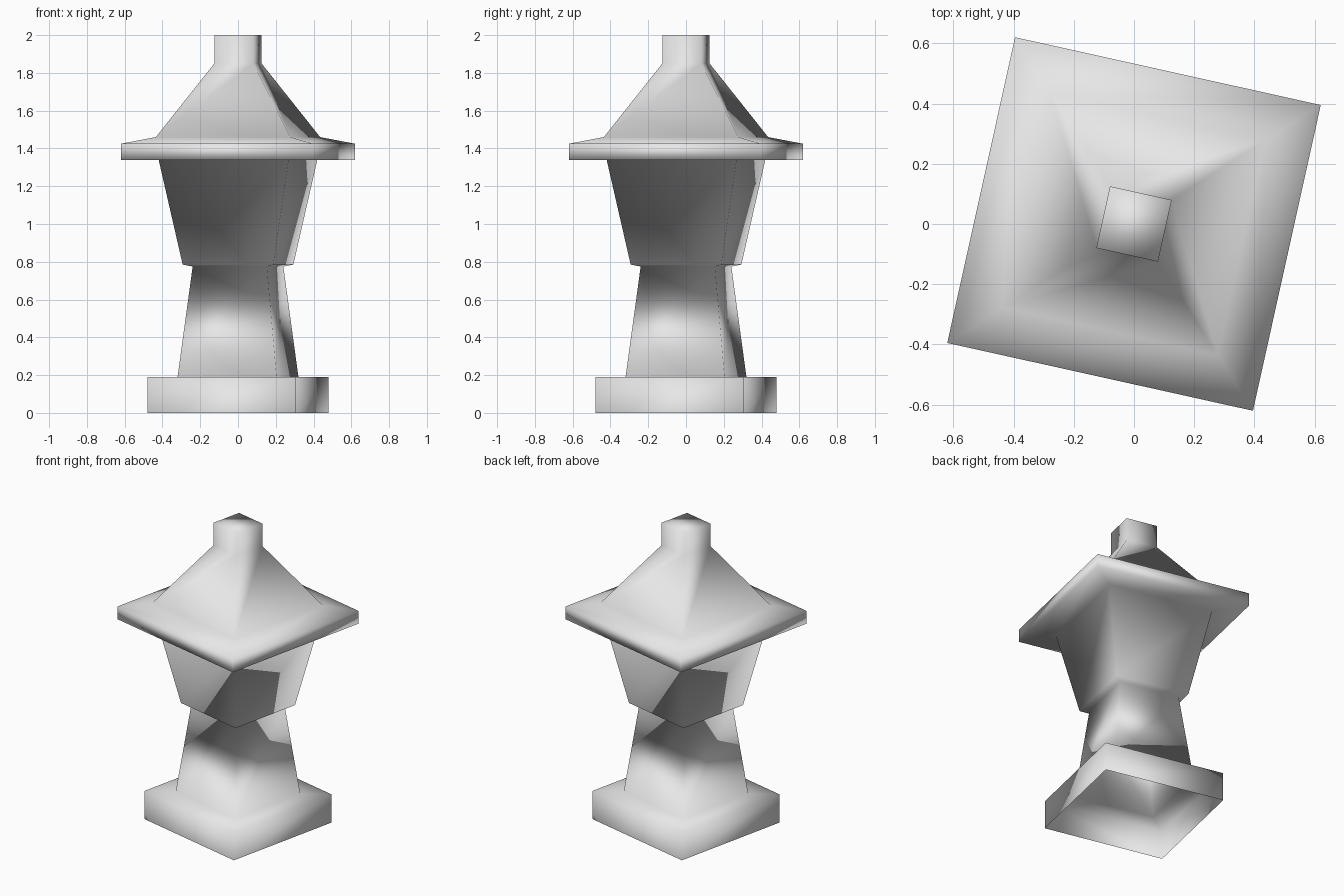
import bpy
import bmesh
from math import cos, sin, pi, radians

# Remove the default cube
cube = bpy.data.objects.get("Cube")
if cube:
    bpy.data.objects.remove(cube, do_unlink=True)

# One plain stone colour
stone = bpy.data.materials.new("pale_grey_stone")
stone.use_nodes = True
colour = (0.8, 0.8, 0.8, 1.0)
stone.diffuse_color = colour
stone.node_tree.nodes["Principled BSDF"].inputs["Base Color"].default_value = colour

# Square profile from the ground up: corner reach along x, height
PROFILE = [
    (0.48, 0.0), (0.48, 0.19),      # base slab, open underneath
    (0.32, 0.19), (0.24, 0.775),    # tapered neck
    (0.293, 0.785), (0.42, 1.34),   # flared lamp body
    (0.62, 1.34), (0.62, 1.425),    # eave
    (0.435, 1.46), (0.125, 1.85),   # sloping roof
    (0.125, 2.0),                   # finial
]
TURN = radians(32.5)                # direction of the first corner


def square_ring(bm, reach, z):
    radius = reach / cos(TURN)
    return [bm.verts.new((radius * cos(TURN + i * pi / 2),
                          radius * sin(TURN + i * pi / 2), z))
            for i in range(4)]


# Continuous shell: each pair of neighbouring rings is joined by four quads
bm = bmesh.new()
rings = [square_ring(bm, reach, z) for reach, z in PROFILE]
for low, high in zip(rings, rings[1:]):
    for i in range(4):
        j = (i + 1) % 4
        bm.faces.new((low[i], low[j], high[j], high[i]))
bm.faces.new(rings[-1])             # finial cap
for face in bm.faces:
    face.smooth = True

mesh = bpy.data.meshes.new("stone_lantern")
bm.to_mesh(mesh)
bm.free()
mesh.materials.append(stone)
lantern = bpy.data.objects.new("stone_lantern", mesh)
bpy.context.collection.objects.link(lantern)
